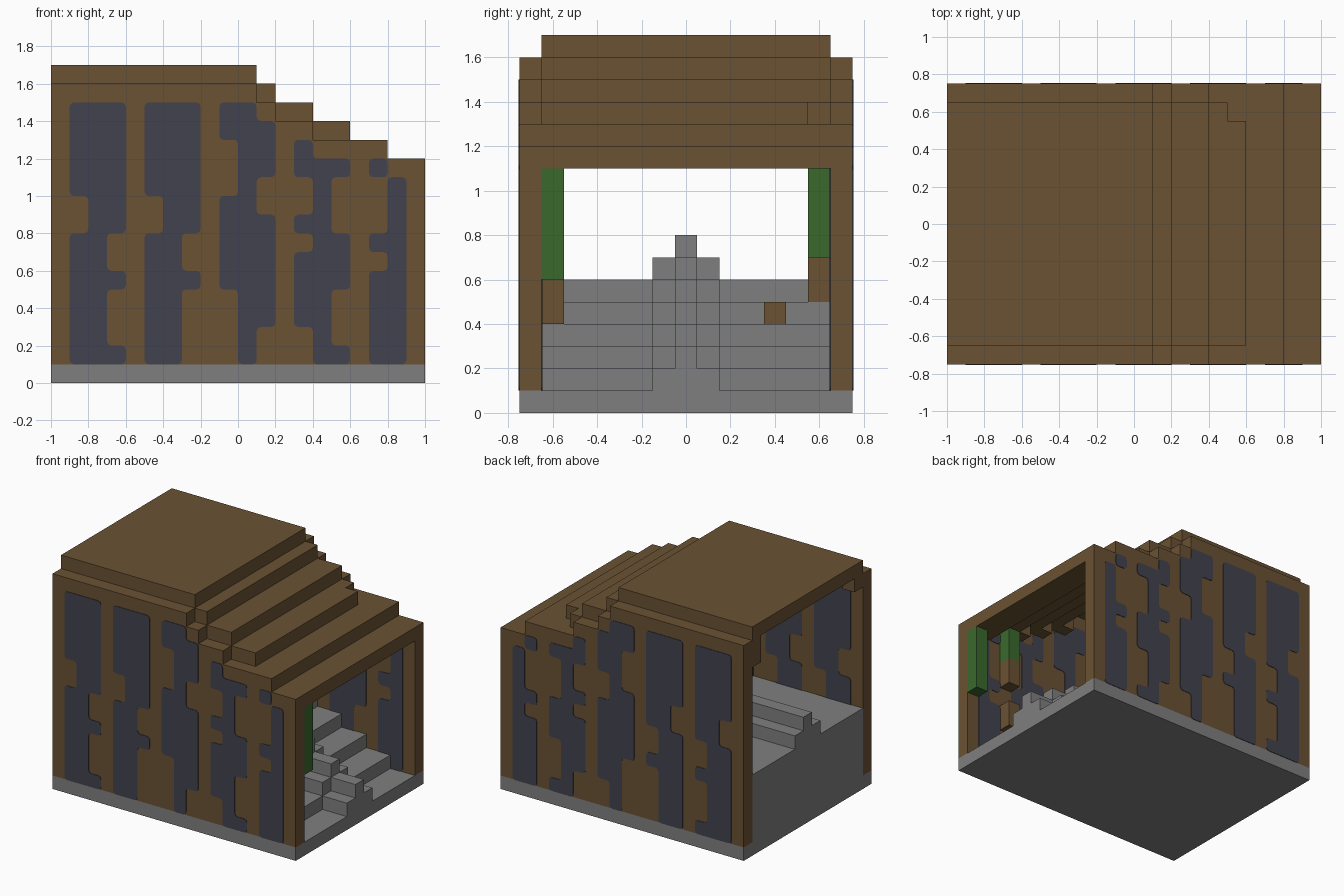
import bpy, bmesh
from mathutils import Vector

cube = bpy.data.objects.get("Cube")
if cube:
    bpy.data.objects.remove(cube, do_unlink=True)


def material(name, r, g, b):
    m = bpy.data.materials.new(name)
    m.use_nodes = True
    m.diffuse_color = (r, g, b, 1)
    m.node_tree.nodes["Principled BSDF"].inputs["Base Color"].default_value = (r, g, b, 1)
    return m


WOOD = material("brown wood", .144, .084, .033)
STONE = material("grey stone", .212, .212, .212)
SLATE = material("dark slate", .055, .055, .08)
LEAF = material("leaf green", .042, .141, .027)


def finish(name, bm, mat):
    bmesh.ops.recalc_face_normals(bm, faces=bm.faces[:])
    mesh = bpy.data.meshes.new(name)
    bm.to_mesh(mesh)
    bm.free()
    mesh.materials.append(mat)
    obj = bpy.data.objects.new(name, mesh)
    bpy.context.collection.objects.link(obj)
    return obj


def box(name, mat, x0, x1, y0, y1, z0, z1):
    bm = bmesh.new()
    bmesh.ops.create_cube(bm, size=1)
    for v in bm.verts:
        v.co = ((x0 + x1) / 2 + v.co.x * (x1 - x0),
                (y0 + y1) / 2 + v.co.y * (y1 - y0),
                (z0 + z1) / 2 + v.co.z * (z1 - z0))
    return finish(name, bm, mat)


def stepped_slab(name, mat, steps, y0, y1, bottom):
    """Solid with a stair-shaped top; steps are (start x, end x, top z)."""
    pts = [(steps[0][0], bottom)]
    for a, b, z in steps:
        pts += [(a, z), (b, z)]
    pts.append((steps[-1][1], bottom))
    bm = bmesh.new()
    face = bm.faces.new([bm.verts.new((x, y0, z)) for x, z in pts])
    ext = bmesh.ops.extrude_face_region(bm, geom=[face])["geom"]
    bmesh.ops.translate(bm, vec=(0, y1 - y0, 0),
                        verts=[e for e in ext if isinstance(e, bmesh.types.BMVert)])
    return finish(name, bm, mat)


# Stone base, stepped floor and the raised ridge along its middle
box("base", STONE, -1, 1, -.75, .75, 0, .1)
FLOOR = [(-1, 0, .6), (0, .2, .5), (.2, .4, .4), (.4, .6, .3), (.6, .8, .2)]
stepped_slab("floor_steps", STONE, FLOOR, -.65, .65, .1)
for label, half, rise in (("lower", .15, .1), ("upper", .05, .2)):
    ridge = [(a, b, z + rise) for a, b, z in FLOOR + [(.8, 1, .1)]]
    stepped_slab("floor_ridge_" + label, STONE, ridge, -half, half, .1)

# Side walls with stepped tops
WALL = [(-1, .1, 1.6), (.1, .2, 1.5), (.2, .4, 1.4), (.4, .8, 1.3), (.8, 1, 1.2)]
for side, y in (("front", -.75), ("back", .65)):
    stepped_slab(side + "_wall", WOOD, WALL, y, y + .1, .1)

# Roof layers, one block thick
ROOF = [(-1, .1, 1.7), (.1, .2, 1.6), (.2, .4, 1.5), (.6, .8, 1.3), (.8, 1, 1.2)]
for i, (a, b, z) in enumerate(ROOF):
    box(f"roof_step_{i}", WOOD, a, b, -.65, .65, z - .1, z)
box("roof_notched_step", WOOD, .4, .5, -.65, .65, 1.3, 1.4)
box("roof_notched_step_end", WOOD, .5, .6, -.65, .55, 1.3, 1.4)
box("roof_notch_bottom", WOOD, .5, .6, .55, .65, 1.2, 1.3)

# Bracket blocks below the roof, against both walls
for side, y in (("front", -.65), ("back", .55)):
    for x, z in ((-1, 1.6), (-.6, 1.6), (-.2, 1.6), (.1, 1.5), (.3, 1.4), (.5, 1.3)):
        drop = .2 if side == "back" and x == -1 else .1
        box(f"{side}_bracket", WOOD, x, x + .1, y, y + .1, z - drop, z)

# Dark infill: each group maps a column (tenths of x) to its height spans (tenths of z)
GROUPS = [
    {-9: [(1, 8), (10, 15)], -8: [(1, 15)], -7: [(1, 2), (5, 6), (8, 15)]},
    {-5: [(1, 8), (10, 15)], -4: [(1, 15)], -3: [(5, 6), (8, 15)]},
    {-1: [(5, 10), (13, 15)], 0: [(1, 15)], 1: [(3, 9), (11, 14)]},
    {3: [(3, 7), (8, 9), (11, 13)], 4: [(1, 12)], 5: [(1, 2), (5, 8), (11, 12)]},
    {7: [(1, 6), (7, 8)], 8: [(1, 11)]},
    {7: [(11, 12)]},
]


def infill(name, group, y, out):
    bm = bmesh.new()
    for col, spans in group.items():
        for low, high in spans:
            for row in range(low, high):
                corners = ((0, 0), (1, 0), (1, 1), (0, 1))
                bm.faces.new([bm.verts.new(((col + i) / 10, y, (row + j) / 10))
                              for i, j in corners])
    bmesh.ops.remove_doubles(bm, verts=bm.verts[:], dist=.001)
    bmesh.ops.dissolve_limit(bm, angle_limit=.02, verts=bm.verts[:], edges=bm.edges[:])
    bmesh.ops.bevel(bm, geom=bm.verts[:], offset=.022, segments=2,
                    profile=.5, affect='VERTICES')
    ext = bmesh.ops.extrude_face_region(bm, geom=bm.faces[:])["geom"]
    bmesh.ops.translate(bm, vec=Vector((0, out, 0)),
                        verts=[e for e in ext if isinstance(e, bmesh.types.BMVert)])
    finish(name, bm, SLATE)


for side, s in (("front", -1), ("back", 1)):
    for i, group in enumerate(GROUPS):
        infill(f"{side}_outer_infill_{i}", group, s * .75, s * .004)
        infill(f"{side}_inner_infill_{i}", group, s * .65, -s * .004)

# Hanging greenery and small wooden blocks inside
box("front_vine", LEAF, .9, 1, -.65, -.55, .6, 1.1)
box("front_inner_vine", LEAF, .6, .7, -.65, -.55, .95, 1.2)
box("front_inner_vine_stem", WOOD, .6, .7, -.65, -.55, .75, .95)
box("front_wall_block", WOOD, .6, .7, -.65, -.55, .4, .6)
box("back_vine", LEAF, -.1, 0, .55, .65, .7, 1.5)
box("back_vine_stem", WOOD, -.1, 0, .55, .65, .5, .7)
box("back_vine_plinth", WOOD, .1, .2, .55, .65, .5, .7)
box("floor_block", WOOD, .2, .3, .35, .45, .4, .5)
